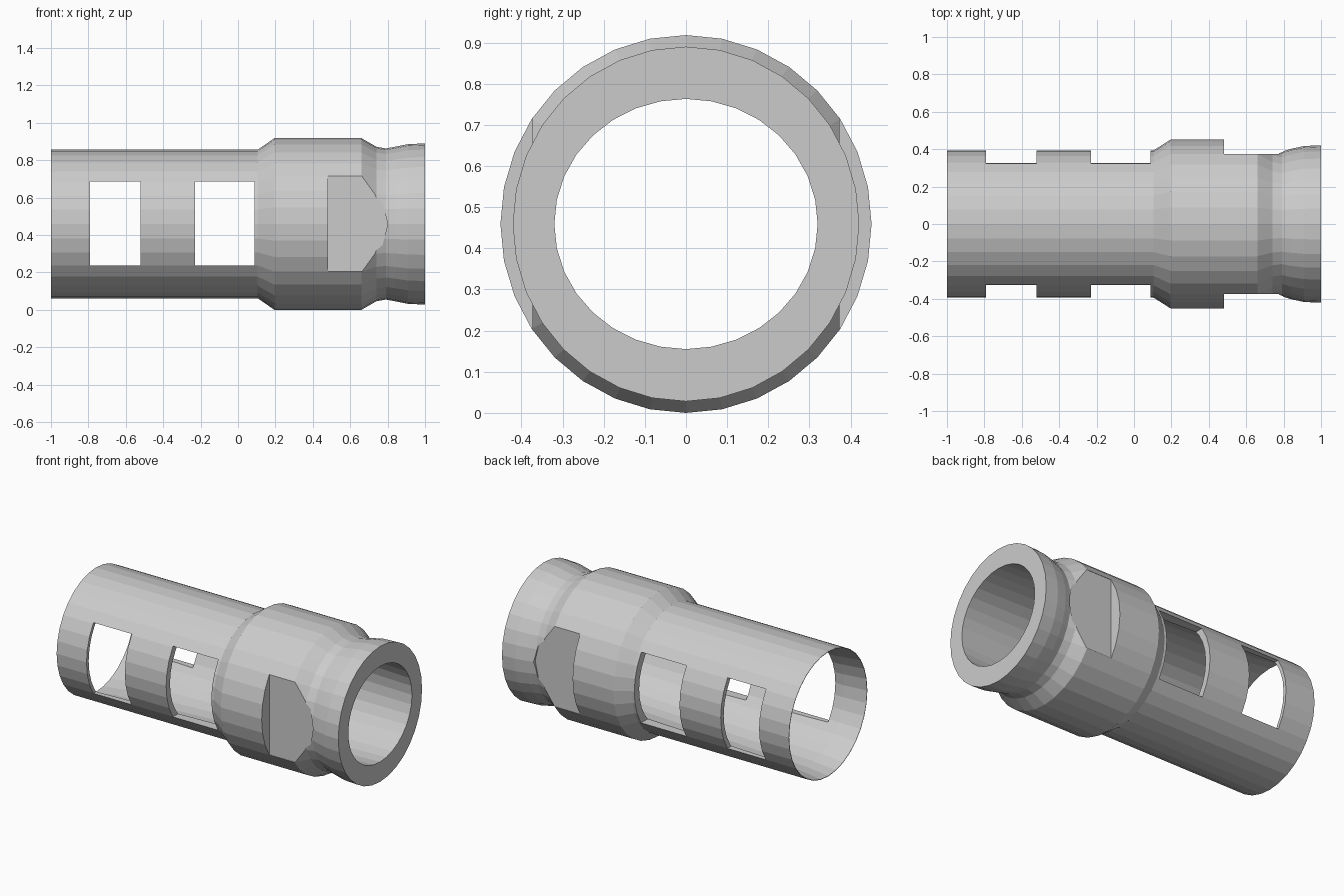
import bpy, bmesh, math

if "Cube" in bpy.data.objects:
    bpy.data.objects.remove(bpy.data.objects["Cube"])

N = 32        # sides of the sleeve
ZC = 0.459    # height of the axis


def add_object(name, bm):
    bmesh.ops.recalc_face_normals(bm, faces=bm.faces[:])
    me = bpy.data.meshes.new(name)
    bm.to_mesh(me)
    bm.free()
    ob = bpy.data.objects.new(name, me)
    bpy.context.collection.objects.link(ob)
    return ob


def sleeve(name, profile):
    """Closed profile of (x, y radius, z radius) swept round the x axis."""
    bm = bmesh.new()
    rings = []
    for x, ry, rz in profile:
        rings.append([bm.verts.new((x, ry * math.sin(2 * math.pi * i / N),
                                    ZC + rz * math.cos(2 * math.pi * i / N)))
                      for i in range(N)])
    for a, b in zip(rings, rings[1:] + rings[:1]):
        for i in range(N):
            j = (i + 1) % N
            bm.faces.new((a[i], a[j], b[j], b[i]))
    return add_object(name, bm)


def prism(name, outline, y0, y1):
    """Outline in x and z, extruded along y."""
    bm = bmesh.new()
    a = [bm.verts.new((x, y0, z)) for x, z in outline]
    b = [bm.verts.new((x, y1, z)) for x, z in outline]
    bm.faces.new(a)
    bm.faces.new(b)
    for i in range(len(a)):
        j = (i + 1) % len(a)
        bm.faces.new((a[i], a[j], b[j], b[i]))
    ob = add_object(name, bm)
    ob.hide_render = True
    return ob


# Hollow sleeve: slim tube, wide collar, groove and end lip, tapering bore
outer = [(-1, 0.394, 0.397), (0.105, 0.394, 0.397), (0.195, 0.451, 0.459),
         (0.66, 0.451, 0.459), (0.74, 0.398, 0.413), (0.79, 0.386, 0.404),
         (0.84, 0.402, 0.413), (0.91, 0.417, 0.427), (1, 0.421, 0.431)]
inner = [(1, 0.32, 0.304), (0.1, 0.345, 0.338), (-0.85, 0.374, 0.376),
         (-1, 0.391, 0.394)]
body = sleeve("sleeve_body", outer + inner)

# Two pairs of windows cut straight through the tube
cutters = []
for x0, x1 in ((-0.79, -0.52), (-0.23, 0.088)):
    cutters.append(prism("window_cutter",
                         [(x0, 0.237), (x1, 0.237), (x1, 0.685), (x0, 0.685)],
                         -0.7, 0.7))

# Wrench flats on both sides of the collar
flat = [(0.482, 0.205), (0.67, 0.205), (0.75, 0.245), (0.80, ZC),
        (0.75, 0.675), (0.67, 0.715), (0.482, 0.715)]
for s in (-1, 1):
    cutters.append(prism("flat_cutter", flat, s * 0.373, s * 0.7))

# Apply the cuts and remove the helpers
bpy.context.view_layer.objects.active = body
body.select_set(True)
for c in cutters:
    m = body.modifiers.new("cut", 'BOOLEAN')
    m.operation = 'DIFFERENCE'
    m.solver = 'EXACT'
    m.object = c
    bpy.ops.object.modifier_apply(modifier=m.name)
for c in cutters:
    bpy.data.objects.remove(c)
